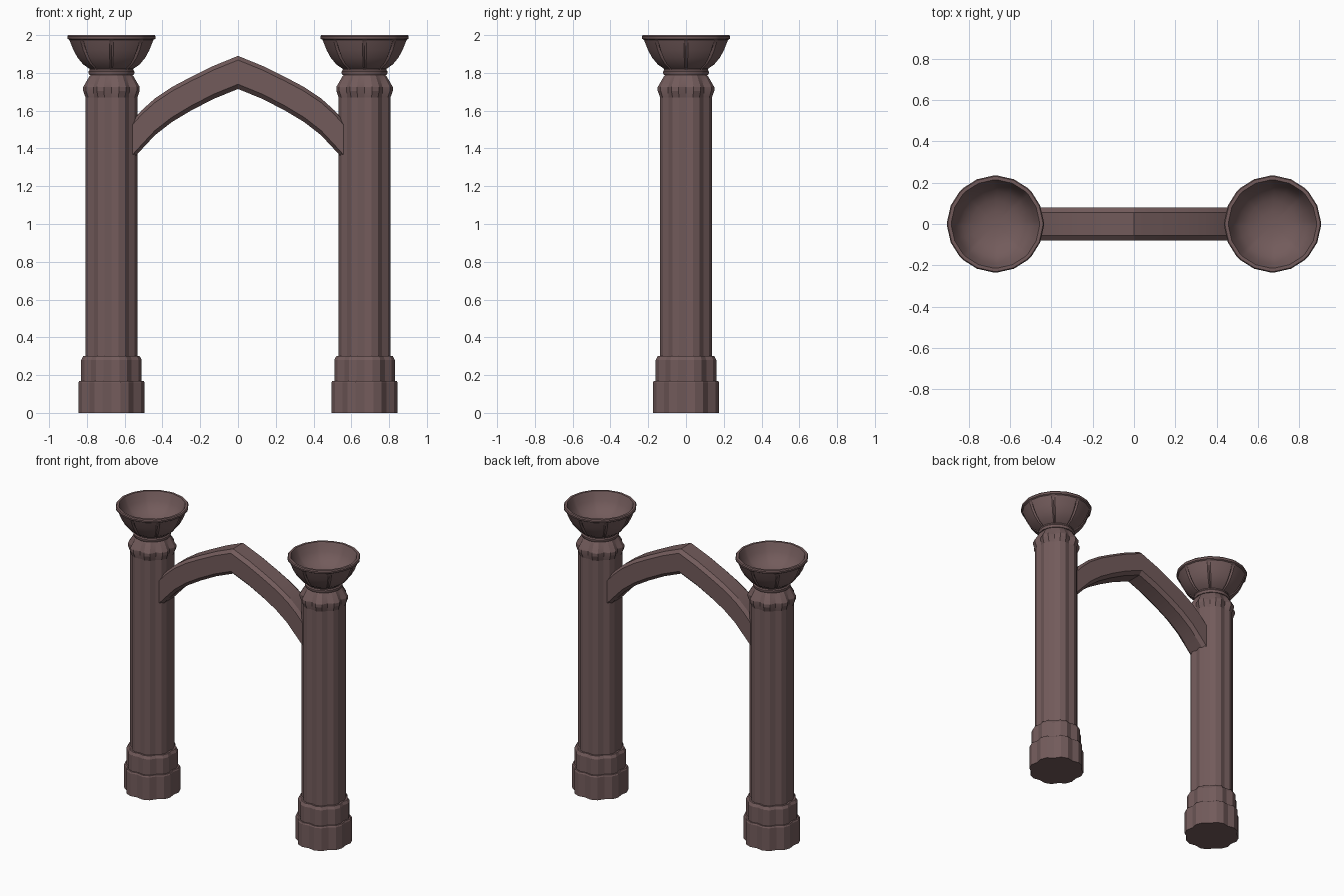
import bpy, bmesh
from math import radians, sin, cos

if "Cube" in bpy.data.objects:
    bpy.data.objects.remove(bpy.data.objects["Cube"])

stone = bpy.data.materials.new("dark_stone")
stone.diffuse_color = (0.17, 0.105, 0.105, 1)
stone.use_nodes = True
stone.node_tree.nodes["Principled BSDF"].inputs["Base Color"].default_value = stone.diffuse_color

COLUMN_X = 0.67
# Angles inside each 45 degree lobe; the first one is the groove
SHAFT_LOBE = [0, 15, 30]
BOWL_LOBE = [0, 3, 22.5, 42]


def finish(bm, name, angle=25):
    bmesh.ops.recalc_face_normals(bm, faces=bm.faces)
    mesh = bpy.data.meshes.new(name)
    bm.to_mesh(mesh)
    bm.free()
    ob = bpy.data.objects.new(name, mesh)
    bpy.context.collection.objects.link(ob)
    mesh.materials.append(stone)
    bpy.ops.object.select_all(action='DESELECT')
    ob.select_set(True)
    bpy.context.view_layer.objects.active = ob
    bpy.ops.object.shade_smooth_by_angle(angle=radians(angle))
    return ob


def loft(name, x, lobe, rows, cap_first=False, cap_last=False, angle=25):
    """Eight-lobed rings; each row is (z, lobe radius, groove radius)."""
    bm = bmesh.new()
    rings = []
    for z, r_lobe, r_groove in rows:
        ring = []
        for k in range(8):
            for a in lobe:
                r = r_groove if a == 0 else r_lobe
                t = radians(45 * k + a)
                ring.append(bm.verts.new((x + r * cos(t), r * sin(t), z)))
        rings.append(ring)
    n = len(rings[0])
    for lo, hi in zip(rings, rings[1:]):
        for i in range(n):
            j = (i + 1) % n
            bm.faces.new((lo[i], lo[j], hi[j], hi[i]))
    if cap_first:
        bm.faces.new(rings[0])
    if cap_last:
        bm.faces.new(rings[-1])
    return finish(bm, name, angle)


base_rows = [(0, .181, .166), (.16, .181, .166), (.17, .176, .161),
             (.17, .166, .152), (.28, .166, .152), (.30, .155, .142),
             (.30, .142, .131)]
shaft_rows = [(.30, .142, .131), (1.67, .142, .131)]
capital_rows = [(1.67, .142, .131), (1.705, .155, .134), (1.725, .155, .134),
                (1.78, .122, .112), (1.79, .112, .110)]
bowl_rows = [(1.79, .110, .110), (1.79, .117, .117), (1.797, .121, .121),
             (1.808, .121, .121), (1.815, .115, .115), (1.822, .117, .110),
             (1.845, .150, .141), (1.88, .179, .169), (1.92, .201, .191),
             (1.965, .219, .211), (1.975, .223, .223), (1.98, .232, .232),
             (1.993, .234, .234), (2.0, .229, .229), (2.0, .213, .213),
             (1.985, .206, .206), (1.94, .190, .190), (1.90, .160, .160),
             (1.87, .115, .115), (1.855, .060, .060), (1.852, .015, .015)]

# Two matching columns
for side, x in (("left", -COLUMN_X), ("right", COLUMN_X)):
    loft(side + "_base", x, SHAFT_LOBE, base_rows, cap_first=True, angle=15)
    loft(side + "_shaft", x, SHAFT_LOBE, shaft_rows, angle=15)
    loft(side + "_capital", x, SHAFT_LOBE, capital_rows, angle=15)
    loft(side + "_bowl", x, BOWL_LOBE, bowl_rows, cap_last=True, angle=30)

# Pointed arch: chamfered section swept between an outer and an inner curve
half = [(0, 1.89, 1.715), (.13, 1.837, 1.662), (.25, 1.778, 1.60),
        (.35, 1.725, 1.54), (.44, 1.665, 1.47), (.51, 1.602, 1.395),
        (.565, 1.54, 1.335), (.60, 1.50, 1.295)]
stations = [(-x, o, i) for x, o, i in reversed(half[1:])] + half
bm = bmesh.new()
rings = []
for x, top, low in stations:
    section = [(.055, top), (.08, top - .022), (.08, low + .025), (.055, low),
               (-.055, low), (-.08, low + .025), (-.08, top - .022), (-.055, top)]
    rings.append([bm.verts.new((x, y, z)) for y, z in section])
for a, b in zip(rings, rings[1:]):
    for i in range(8):
        j = (i + 1) % 8
        bm.faces.new((a[i], a[j], b[j], b[i]))
bm.faces.new(rings[0])
bm.faces.new(rings[-1])
finish(bm, "pointed_arch", 20)
